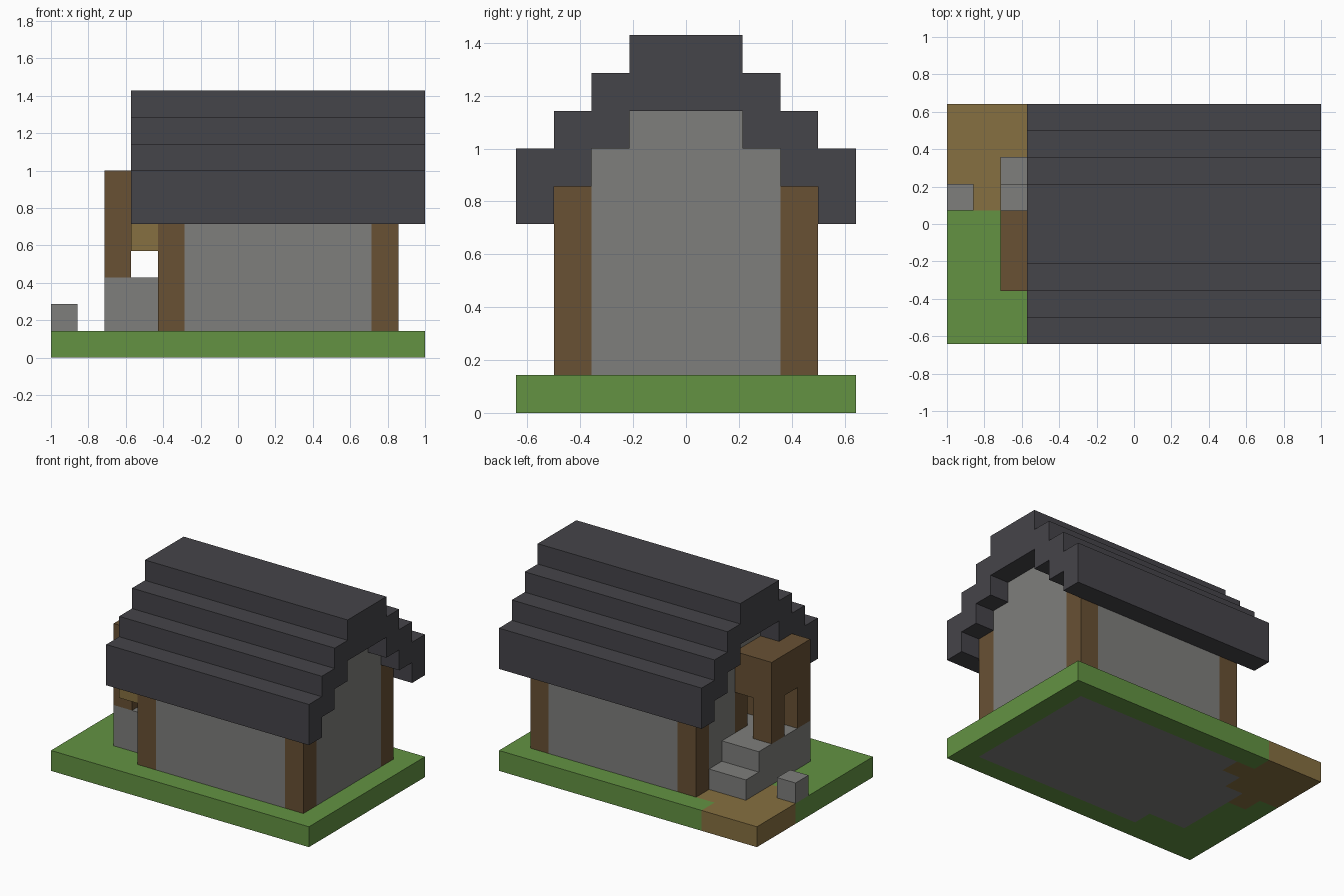
import bpy
import bmesh
from itertools import product
from mathutils import Vector

cube = bpy.data.objects.get("Cube")
if cube:
    bpy.data.objects.remove(cube, do_unlink=True)

# The model sits on a block grid: 14 long, 9 deep, 10 high
UNIT = 1 / 7
ORIGIN = Vector((7, 4.5, 0))
DIRECTIONS = [Vector(d) for d in ((1, 0, 0), (-1, 0, 0), (0, 1, 0),
                                  (0, -1, 0), (0, 0, 1), (0, 0, -1))]


def material(name, color):
    mat = bpy.data.materials.new(name)
    mat.use_nodes = True
    mat.diffuse_color = (*color, 1)
    bsdf = mat.node_tree.nodes["Principled BSDF"]
    bsdf.inputs["Base Color"].default_value = (*color, 1)
    bsdf.inputs["Roughness"].default_value = 0.9
    return mat


grass = material("grass green", (0.125, 0.29, 0.055))
dirt = material("dirt tan", (0.24, 0.16, 0.052))
stone = material("stone grey", (0.21, 0.21, 0.2))
wood = material("dark wood", (0.138, 0.082, 0.034))
slate = material("slate roof", (0.06, 0.058, 0.067))


def cells(x0, x1, y0, y1, z0, z1):
    """Set of unit blocks filling a box."""
    return set(product(range(x0, x1), range(y0, y1), range(z0, z1)))


def mirror_y(blocks):
    return blocks | {(x, 8 - y, z) for x, y, z in blocks}


def build(name, blocks, mat):
    """Skin a set of blocks with only its outer faces, then merge flat areas."""
    bm = bmesh.new()
    for block in blocks:
        center = Vector(block) + Vector((0.5, 0.5, 0.5))
        for n in DIRECTIONS:
            if tuple(int(c) for c in Vector(block) + n) in blocks:
                continue
            u = Vector((n.y, n.z, n.x))
            v = n.cross(u)
            corners = [center + (n + u * a + v * b) / 2
                       for a, b in ((-1, -1), (1, -1), (1, 1), (-1, 1))]
            bm.faces.new([bm.verts.new((c - ORIGIN) * UNIT) for c in corners])
    bmesh.ops.remove_doubles(bm, verts=bm.verts, dist=0.001)
    bmesh.ops.dissolve_limit(bm, angle_limit=0.01, verts=bm.verts, edges=bm.edges)
    bm.normal_update()
    mesh = bpy.data.meshes.new(name)
    bm.to_mesh(mesh)
    bm.free()
    mesh.materials.append(mat)
    obj = bpy.data.objects.new(name, mesh)
    bpy.context.collection.objects.link(obj)
    return obj


# Ground: foundation and dirt path set into the lawn
foundation = (cells(4, 13, 1, 8, 0, 1) | cells(2, 4, 2, 6, 0, 1)
              | cells(3, 4, 6, 7, 0, 1))
path = cells(0, 3, 6, 9, 0, 1) | cells(3, 4, 7, 8, 0, 1) | cells(1, 2, 5, 6, 0, 1)
lawn = cells(0, 14, 0, 9, 0, 1) - foundation - path
build("foundation", foundation, stone)
build("dirt_path", path, dirt)
build("lawn", lawn, grass)

# Corner posts
posts = mirror_y(cells(4, 5, 1, 2, 1, 6) | cells(12, 13, 1, 2, 1, 6))
build("corner_posts", posts, wood)

# Walls with stepped gables, raised floor and a doorway
side_walls = mirror_y(cells(5, 12, 1, 2, 1, 6))
gables = set()
for x in (4, 12):
    gables |= cells(x, x + 1, 2, 7, 1, 7) | cells(x, x + 1, 3, 6, 7, 8)
floor = cells(5, 12, 2, 7, 1, 3)
doorway = cells(4, 5, 3, 4, 3, 5)
door_posts = cells(4, 5, 2, 3, 3, 5) | cells(4, 5, 4, 5, 3, 5)
build("walls", (side_walls | gables | floor) - doorway - door_posts, stone)
build("door_posts", door_posts, wood)

# Stepped roof
roof = cells(3, 14, 3, 6, 8, 10)
for step in range(3):
    roof |= mirror_y(cells(3, 14, step, step + 1, 5 + step, 7 + step))
build("stepped_roof", roof, slate)

# Porch platform with a side step, and a loose stone by the path
build("porch_steps", cells(2, 4, 2, 6, 1, 3) | cells(2, 4, 6, 7, 1, 2), stone)
build("path_stone", cells(0, 1, 5, 6, 1, 2), stone)

# Porch arch: two posts under a deep lintel
arch = (cells(2, 3, 2, 3, 3, 7) | cells(2, 3, 4, 5, 3, 7)
        | cells(2, 4, 2, 5, 5, 7))
build("porch_arch", arch, wood)

# Hanging block on the front corner post
build("hanging_lamp", cells(3, 4, 1, 2, 4, 5), dirt)
